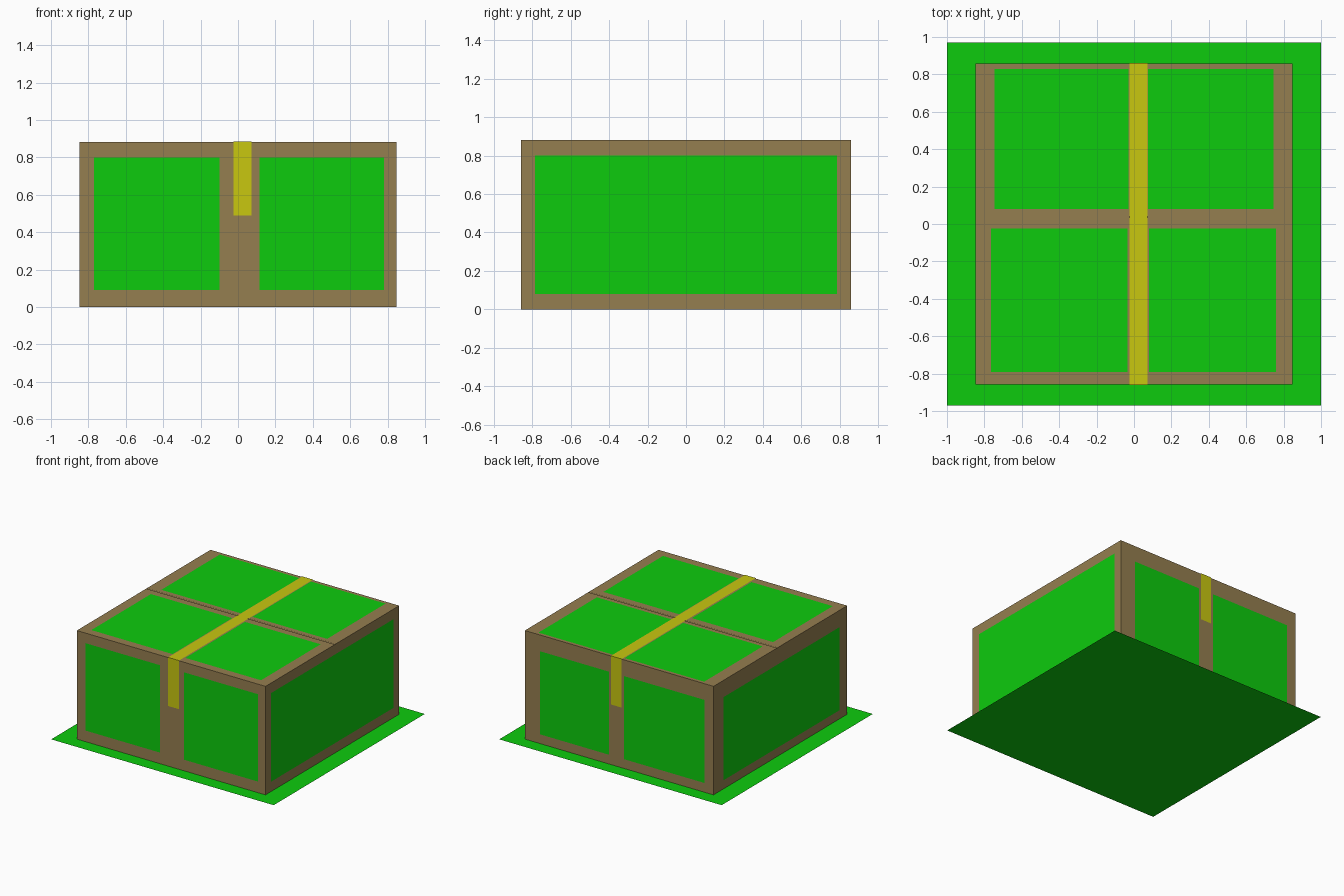
import bpy, bmesh
from mathutils import Vector

if "Cube" in bpy.data.objects:
    bpy.data.objects.remove(bpy.data.objects["Cube"])


def material(name, rgb):
    m = bpy.data.materials.new(name)
    m.diffuse_color = (*rgb, 1)
    m.use_nodes = True
    m.node_tree.nodes["Principled BSDF"].inputs["Base Color"].default_value = m.diffuse_color
    return m


BROWN = material("cardboard", (0.30, 0.21, 0.08))
GREEN = material("green", (0.004, 0.60, 0.004))
YELLOW = material("yellow", (0.58, 0.57, 0.005))

X, Y, H = 0.848, 0.858, 0.882
TAPE = (-0.025, 0.072)


def build(name, bm, mats):
    mesh = bpy.data.meshes.new(name)
    bm.to_mesh(mesh)
    bm.free()
    for m in mats:
        mesh.materials.append(m)
    obj = bpy.data.objects.new(name, mesh)
    bpy.context.collection.objects.link(obj)
    return obj


def sheet(name, origin, u, v, us, vs, mats=(BROWN, GREEN)):
    """Flat sheet split at us / vs; odd cells take the second material."""
    bm = bmesh.new()
    o, u, v = Vector(origin), Vector(u), Vector(v)
    g = [[bm.verts.new(o + u * a + v * b) for b in vs] for a in us]
    for i in range(len(us) - 1):
        for j in range(len(vs) - 1):
            f = bm.faces.new((g[i][j], g[i + 1][j], g[i + 1][j + 1], g[i][j + 1]))
            f.material_index = int(i % 2 and j % 2)
    return build(name, bm, mats)


UX, UY, UZ = (1, 0, 0), (0, 1, 0), (0, 0, 1)
NX, NY = (-1, 0, 0), (0, -1, 0)

# Ground sheet
sheet("ground_sheet", (0, 0, 0), UX, UY, [-1, 1], [-0.97, 0.97], (GREEN,))

# Walls with printed panels
sheet("front_wall", (0, -Y, 0), UX, UZ,
      [-X, -0.77, -0.10, 0.115, 0.78, X], [0, 0.09, 0.80, H])
sheet("back_wall", (0, Y, 0), NX, UZ,
      [-X, -0.71, -0.09, 0.045, 0.765, X], [0, 0.075, 0.75, H])
sheet("right_wall", (X, 0, 0), UY, UZ,
      [-Y, -0.785, 0.785, Y], [0, 0.08, 0.80, H])
sheet("left_wall", (-X, 0, 0), NY, UZ,
      [-Y, -0.73, 0.76, Y], [0, 0.07, 0.745, H])

# Inner flaps, seen only through the slit
for side, a, b in (("left", -X, 0), ("right", 0, X)):
    sheet(side + "_inner_flap", (0, 0, H - 0.006), UX, UY, [a, b], [-Y, Y], (BROWN,))

# Outer flaps
sheet("front_flap", (0, 0, H), UX, UY,
      [-X, -0.765, -0.035, 0.08, 0.76, X], [-Y, -0.79, -0.025, 0.033])
sheet("back_flap", (0, 0, H), UX, UY,
      [-X, -0.745, -0.03, 0.075, 0.745, X], [0.043, 0.08, 0.83, Y])

# Packing tape folded over the front and back edges
e = 0.003
profile = [(-Y - e, 0.49), (-Y - e, H + e), (Y + e, H + e), (Y + e, 0.49)]
bm = bmesh.new()
rows = [[bm.verts.new((x, y, z)) for x in TAPE] for y, z in profile]
for r, s in zip(rows, rows[1:]):
    bm.faces.new((r[0], r[1], s[1], s[0]))
build("packing_tape", bm, (YELLOW,))
